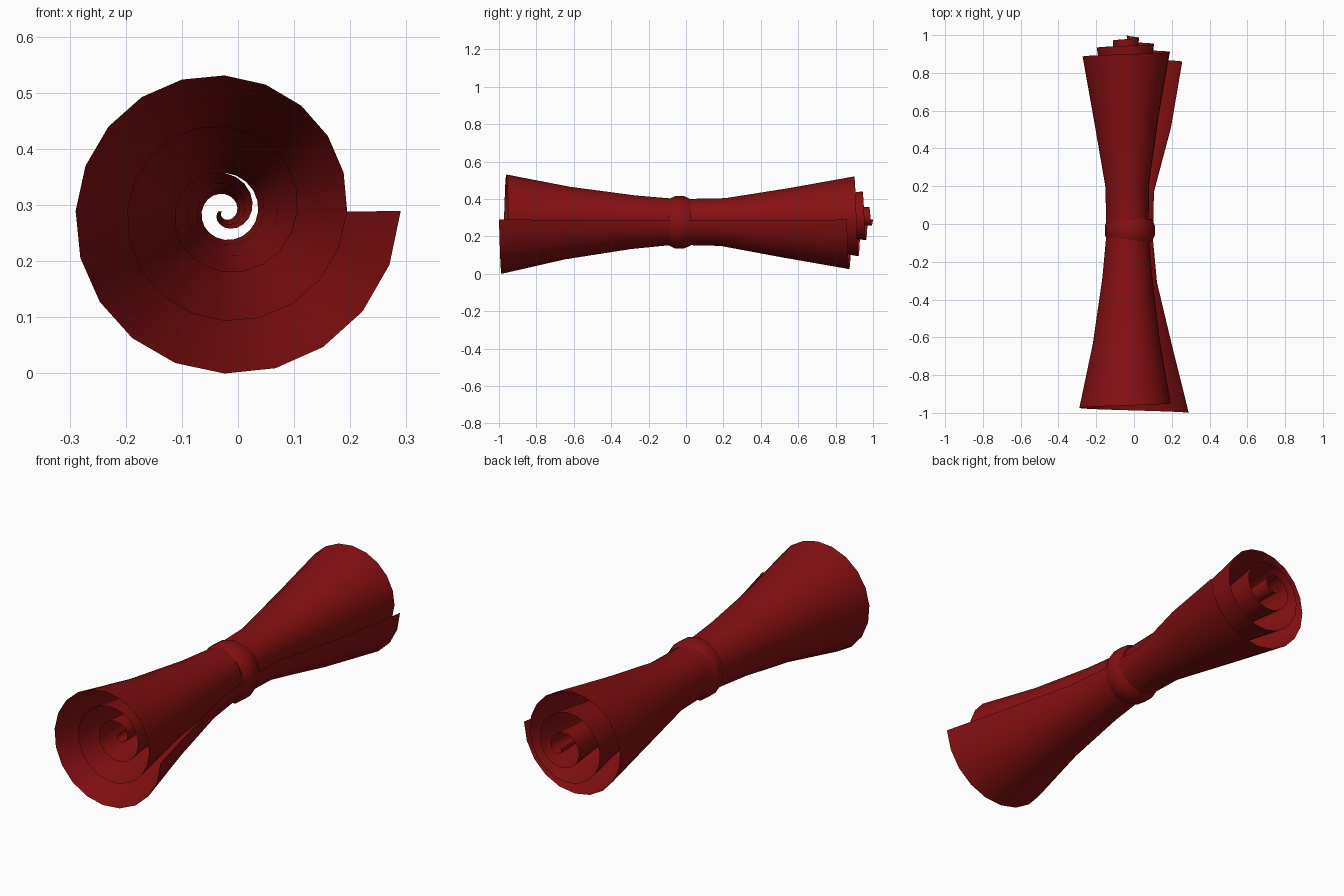
import bpy, bmesh
from math import cos, sin, tau, radians
from mathutils import Vector

cube = bpy.data.objects.get("Cube")
if cube:
    bpy.data.objects.remove(cube, do_unlink=True)

# Single dark red colour
red = bpy.data.materials.new("dark_red")
red.use_nodes = True
colour = (0.235, 0.005, 0.006, 1)
red.diffuse_color = colour
red.node_tree.nodes["Principled BSDF"].inputs["Base Color"].default_value = colour


def make_object(name, rows, closed):
    """Skin a grid of points with quads; closed grids wrap both ways."""
    bm = bmesh.new()
    grid = [[bm.verts.new(p) for p in row] for row in rows]
    n, m = len(grid), len(grid[0])
    for i in range(n if closed else n - 1):
        for j in range(m if closed else m - 1):
            a, b = grid[i], grid[(i + 1) % n]
            k = (j + 1) % m
            bm.faces.new((a[j], b[j], b[k], a[k]))
    bmesh.ops.recalc_face_normals(bm, faces=bm.faces)
    mesh = bpy.data.meshes.new(name)
    bm.to_mesh(mesh)
    bm.free()
    mesh.materials.append(red)
    obj = bpy.data.objects.new(name, mesh)
    bpy.context.collection.objects.link(obj)
    bpy.ops.object.select_all(action='DESELECT')
    obj.select_set(True)
    bpy.context.view_layer.objects.active = obj
    bpy.ops.object.shade_smooth_by_angle(angle=radians(50))
    return obj


# Rolled sheet: a spiral pinched at the waist, sliding back as it winds inward
TURNS, STEPS = 3.5, 20
WAIST = [(-1, 1), (-0.66, 0.73), (-0.31, 0.54), (-0.08, 0.46),
         (0.17, 0.48), (0.51, 0.70), (0.86, 1)]

spiral = []
for i in range(int(TURNS * STEPS) + 1):
    t = i / STEPS
    radius = 0.314 - 0.099 * t + 0.0035 * t * t
    slide = 0.056 * t - 0.0045 * t * t
    row = []
    for y, s in WAIST:
        if y > 0.8:
            s = min(1, 0.89 + 0.09 * t)      # back end flares less outside
        if s < 0.6:
            s *= 1 - 0.14 * max(0, 1 - 4 * t)  # loose flap held in at waist
        r = radius * s
        row.append(Vector((-0.024 + r * cos(tau * t), y + slide,
                           0.287 + 0.002 * s - r * sin(tau * t))))
    spiral.append(row)
make_object("rolled_sheet", spiral, closed=False)

# Rounded tie ring around the waist
SIDES, SECTION = 16, 8
ring = []
for i in range(SIDES):
    a = tau * i / SIDES
    row = []
    for j in range(SECTION):
        b = tau * (j + 0.5) / SECTION
        r = 0.111 + 0.031 * cos(b)
        row.append(Vector((-0.022 + 0.95 * r * cos(a), -0.034 + 0.065 * sin(b),
                           0.275 + r * sin(a))))
    ring.append(row)
make_object("tie_ring", ring, closed=True)
